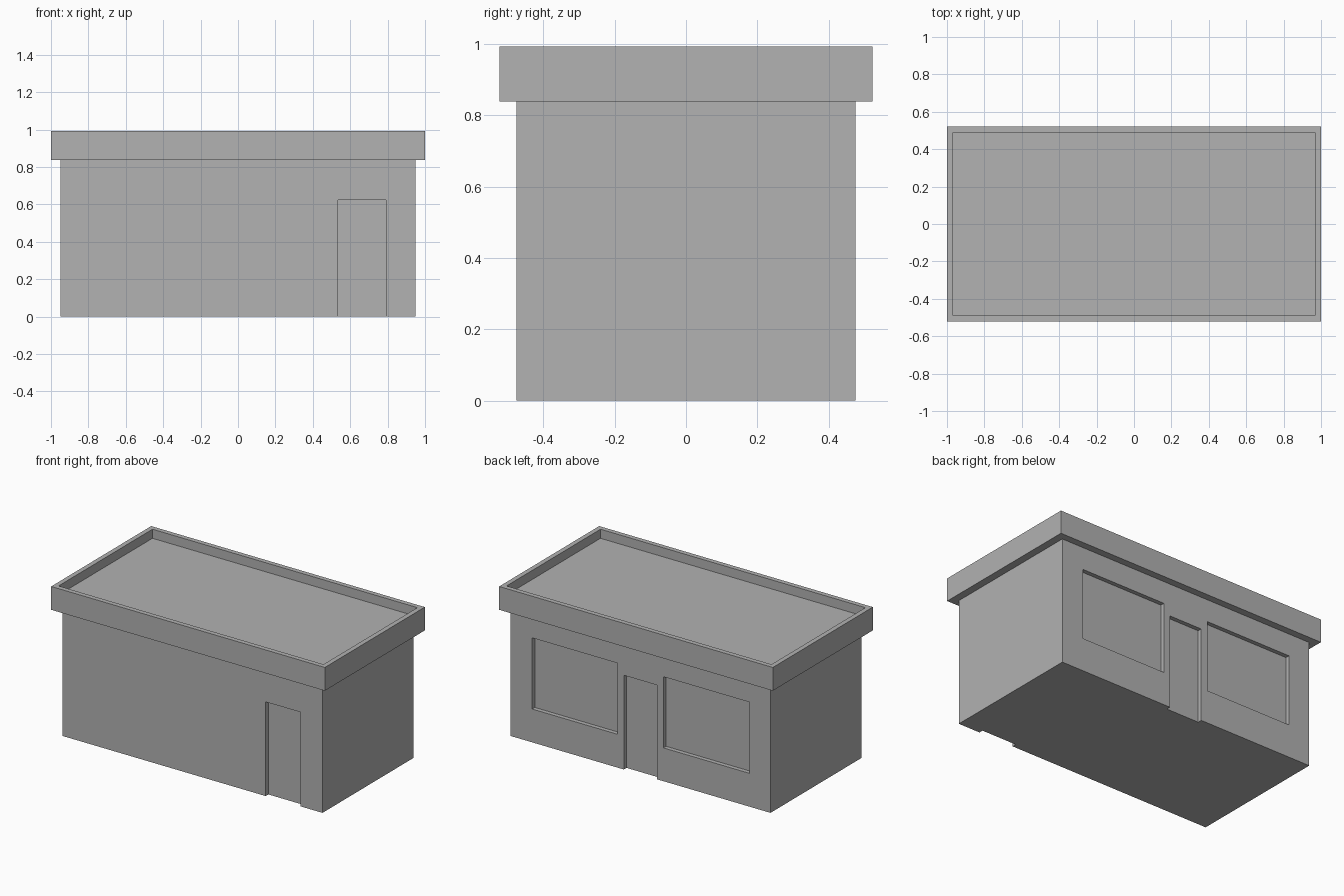
import bpy
import bmesh
from mathutils import Matrix, Vector

if "Cube" in bpy.data.objects:
    bpy.data.objects.remove(bpy.data.objects["Cube"], do_unlink=True)

# Single plain grey finish
grey = bpy.data.materials.new("plain_grey")
grey.use_nodes = True
colour = (0.445, 0.445, 0.445, 1)
grey.diffuse_color = colour
grey.node_tree.nodes["Principled BSDF"].inputs["Base Color"].default_value = colour

HALF_X, HALF_Y = 0.95, 0.475     # wall footprint
EAVES, TOP = 0.838, 0.992        # underside and rim of the roof
ROOF_X, ROOF_Y = 1.0, 0.522
RECESS = 0.028


def add_box(bm, low, high):
    low, high = Vector(low), Vector(high)
    matrix = Matrix.Translation((low + high) / 2) @ Matrix.Diagonal((*(high - low), 1))
    bmesh.ops.create_cube(bm, size=1, matrix=matrix)


def make_object(name, bm):
    mesh = bpy.data.meshes.new(name)
    bm.to_mesh(mesh)
    bm.free()
    mesh.materials.append(grey)
    obj = bpy.data.objects.new(name, mesh)
    bpy.context.collection.objects.link(obj)
    return obj


# Walls
bm = bmesh.new()
add_box(bm, (-HALF_X, -HALF_Y, 0), (HALF_X, HALF_Y, EAVES))
walls = make_object("walls", bm)

# Door and window recesses: side (-1 front, 1 back), x range, z range
openings = [
    (-1, 0.535, 0.791, -0.1, 0.622),     # front door
    (1, -0.119, 0.122, -0.1, 0.622),     # back door
    (1, -0.795, -0.168, 0.22, 0.69),     # back windows
    (1, 0.168, 0.792, 0.22, 0.69),
]
bm = bmesh.new()
for side, x0, x1, z0, z1 in openings:
    y0, y1 = sorted((side * (HALF_Y - RECESS), side * (HALF_Y + 0.1)))
    add_box(bm, (x0, y0, z0), (x1, y1, z1))
cutter = make_object("recess_cutter", bm)
cutter.hide_render = True

# Cut the recesses and discard the cutter
cut = walls.modifiers.new("recesses", "BOOLEAN")
cut.operation = "DIFFERENCE"
cut.solver = "EXACT"
cut.object = cutter
bpy.context.view_layer.objects.active = walls
bpy.ops.object.modifier_apply(modifier=cut.name)
bpy.data.objects.remove(cutter, do_unlink=True)

# Overhanging flat roof with a sunken deck inside the parapet
bm = bmesh.new()
add_box(bm, (-ROOF_X, -ROOF_Y, EAVES), (ROOF_X, ROOF_Y, TOP))
deck = max(bm.faces, key=lambda f: f.calc_center_median().z)
bmesh.ops.inset_individual(bm, faces=[deck], thickness=0.045)
rim = bmesh.ops.extrude_discrete_faces(bm, faces=[deck])["faces"]
bmesh.ops.translate(bm, verts=rim[0].verts, vec=(0, 0, -0.06))
# Close the parapet's inner sides between rim and deck
bmesh.ops.bridge_loops(bm, edges=[e for e in bm.edges if e.is_boundary])
bmesh.ops.recalc_face_normals(bm, faces=bm.faces)
make_object("parapet_roof", bm)
